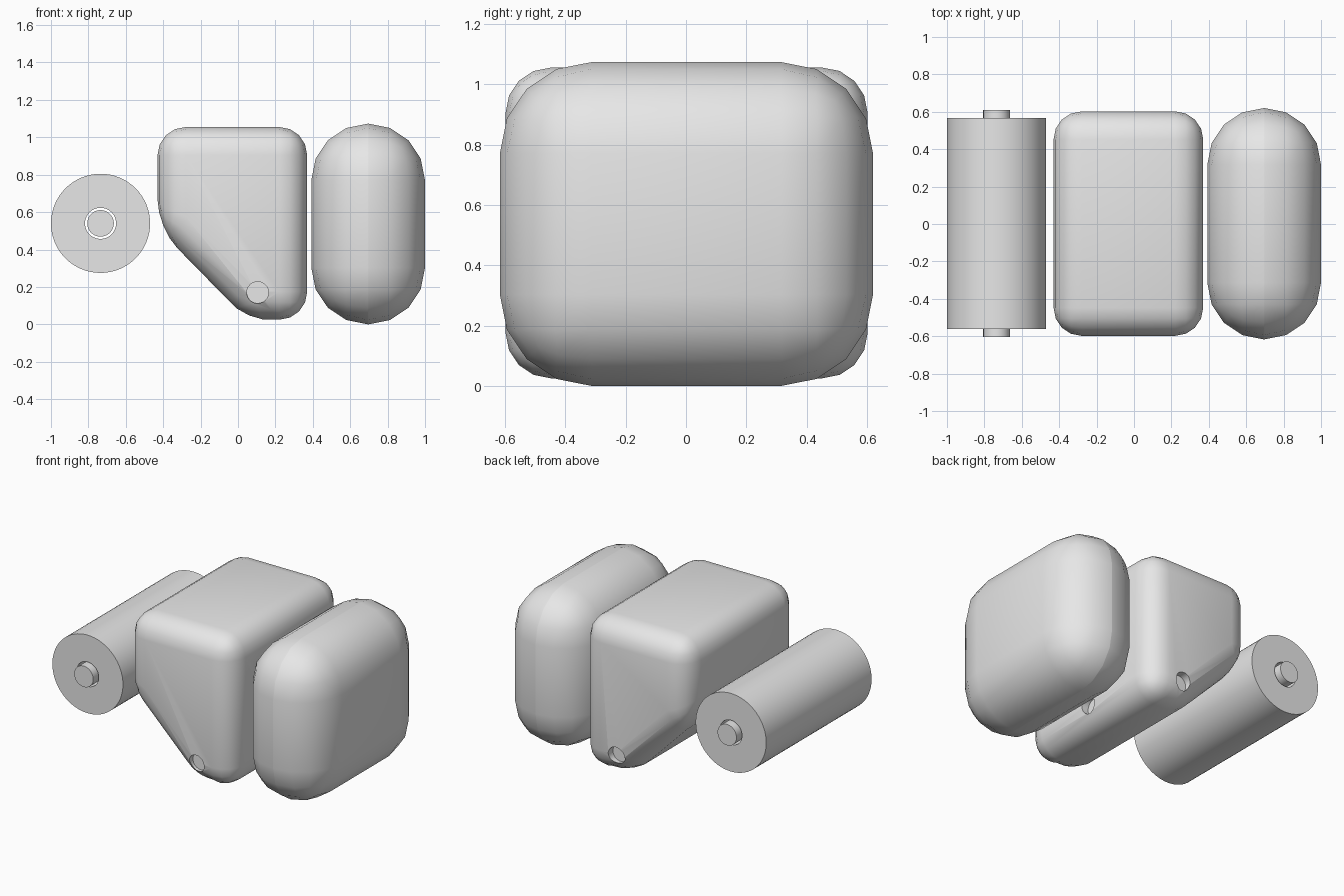
import bpy
import bmesh
import math
from mathutils import Matrix

cube = bpy.data.objects.get("Cube")
if cube:
    bpy.data.objects.remove(cube, do_unlink=True)

grey = bpy.data.materials.new("plain_grey")
grey.use_nodes = True
grey.diffuse_color = (0.8, 0.8, 0.8, 1)
grey.node_tree.nodes["Principled BSDF"].inputs["Base Color"].default_value = (0.8, 0.8, 0.8, 1)


def make_object(name, bm):
    bmesh.ops.recalc_face_normals(bm, faces=bm.faces)
    mesh = bpy.data.meshes.new(name)
    bm.to_mesh(mesh)
    bm.free()
    mesh.materials.append(grey)
    obj = bpy.data.objects.new(name, mesh)
    bpy.context.collection.objects.link(obj)
    return obj


def activate(obj):
    bpy.ops.object.select_all(action='DESELECT')
    obj.select_set(True)
    bpy.context.view_layer.objects.active = obj


def prism(name, profile, y0, y1):
    """Extrude an x-z outline from y0 to y1."""
    bm = bmesh.new()
    face = bm.faces.new([bm.verts.new((x, y0, z)) for x, z in profile])
    new = bmesh.ops.extrude_face_region(bm, geom=[face])["geom"]
    verts = [v for v in new if isinstance(v, bmesh.types.BMVert)]
    bmesh.ops.translate(bm, verts=verts, vec=(0, y1 - y0, 0))
    return make_object(name, bm)


def rod(name, centre, radius, length, axis='Y', sides=64):
    bm = bmesh.new()
    turn = Matrix.Rotation(math.pi / 2, 4, 'X' if axis == 'Y' else 'Y')
    bmesh.ops.create_cone(bm, cap_ends=True, segments=sides, radius1=radius, radius2=radius,
                          depth=length, matrix=Matrix.Translation(centre) @ turn)
    return make_object(name, bm)


def round_edges(obj, width, segments):
    mod = obj.modifiers.new("rounding", 'BEVEL')
    mod.width = width
    mod.segments = segments
    mod.limit_method = 'NONE'
    activate(obj)
    bpy.ops.object.modifier_apply(modifier=mod.name)


def cut(obj, cutter):
    mod = obj.modifiers.new("hole", 'BOOLEAN')
    mod.operation = 'DIFFERENCE'
    mod.solver = 'EXACT'
    mod.object = cutter
    activate(obj)
    bpy.ops.object.modifier_apply(modifier=mod.name)
    bpy.data.objects.remove(cutter, do_unlink=True)


def smooth(obj):
    activate(obj)
    bpy.ops.object.shade_smooth_by_angle(angle=math.radians(35))


# Roller: a tube turning loosely on a longer axle
roller = rod("roller", (-0.735, 0.003, 0.54), 0.265, 1.13)
cut(roller, rod("roller_bore", (-0.735, 0, 0.54), 0.083, 2))
axle = rod("axle", (-0.735, 0.003, 0.54), 0.071, 1.214)

# Middle body: rounded block with its lower corner cut on a slant
body = prism("middle_body", [(-0.43, 1.055), (0.37, 1.055), (0.37, 0.025),
                             (0.05, 0.025), (-0.43, 0.515)], -0.598, 0.602)
round_edges(body, 0.15, 4)

# Shallow round pockets at the foot of the body: both ends and the left side
for side in (-1, 1):
    cut(body, rod("end_pocket", (0.105, side * 0.65, 0.17), 0.058, 0.2, sides=32))
cut(body, rod("side_pocket", (0.42, 0, 0.17), 0.058, 0.2, axis='X', sides=32))

# Side pod: a deeply rounded block
pod = prism("side_pod", [(0.392, 0.0), (1.0, 0.0), (1.0, 1.073), (0.392, 1.073)], -0.617, 0.62)
round_edges(pod, 0.303, 4)

for part in (roller, axle, body, pod):
    smooth(part)
